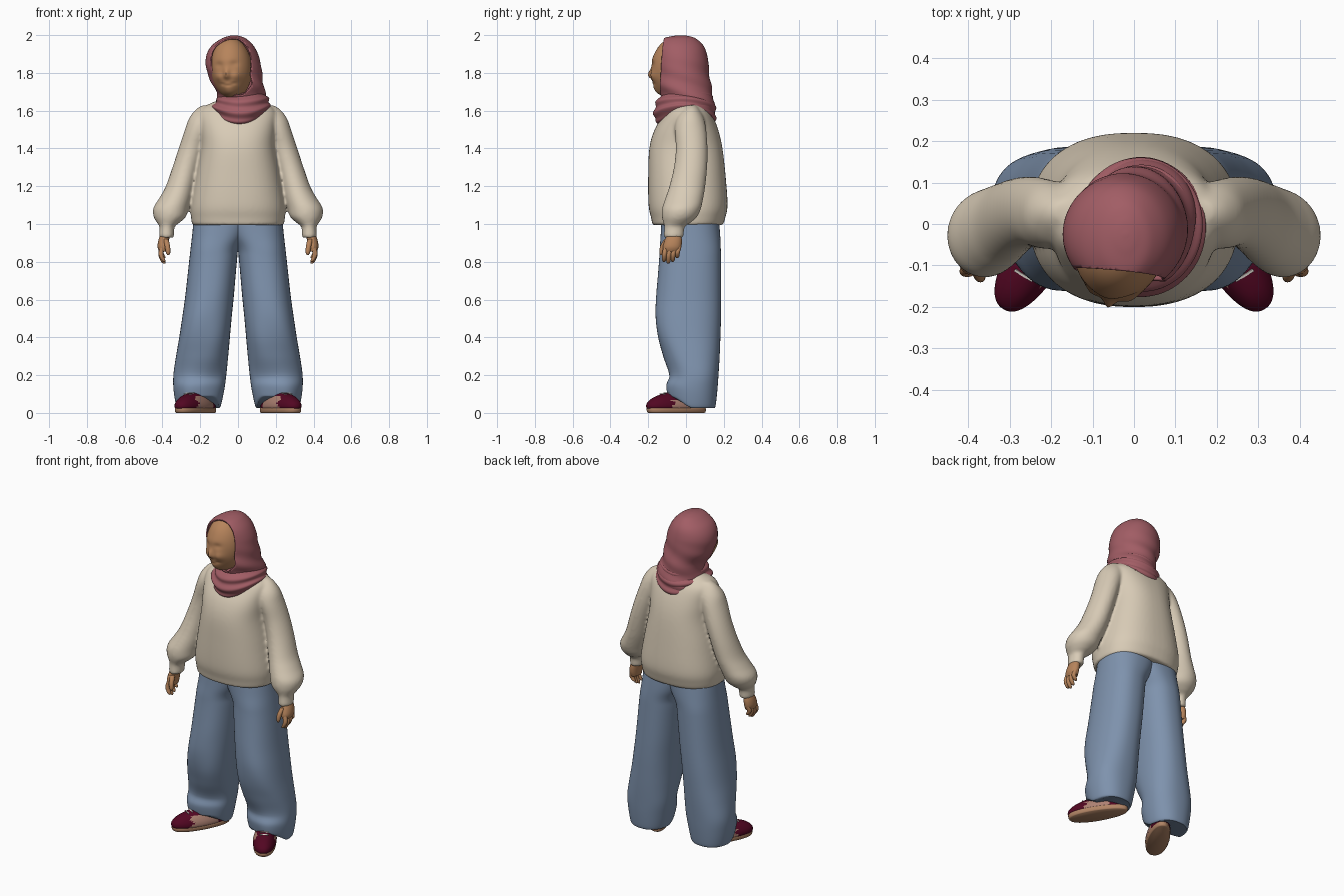
import bpy, bmesh, math
from mathutils import Matrix, Vector

cube = bpy.data.objects.get("Cube")
if cube:
    bpy.data.objects.remove(cube, do_unlink=True)


def material(name, r, g, b):
    m = bpy.data.materials.new(name)
    m.use_nodes = True
    m.diffuse_color = (r, g, b, 1)
    node = m.node_tree.nodes["Principled BSDF"]
    node.inputs["Base Color"].default_value = (r, g, b, 1)
    node.inputs["Roughness"].default_value = 0.8
    return m


SKIN = material("skin", .47, .23, .105)
SCARF = material("rose scarf", .36, .11, .13)
KNIT = material("cream knit", .69, .60, .47)
DENIM = material("blue denim", .21, .29, .42)
MAROON = material("maroon shoe", .085, .002, .016)
PATCH = material("dusty pink", .42, .22, .17)
SOLE = material("tan sole", .44, .23, .13)
LACE = material("white lace", .75, .7, .65)


def finish(name, bm, *mats):
    bmesh.ops.recalc_face_normals(bm, faces=bm.faces)
    mesh = bpy.data.meshes.new(name)
    bm.to_mesh(mesh)
    bm.free()
    for m in mats:
        mesh.materials.append(m)
    ob = bpy.data.objects.new(name, mesh)
    bpy.context.collection.objects.link(ob)
    return ob


def spline(keys, steps):
    """Catmull-Rom interpolation through rows of numbers."""
    rows, last = [], len(keys) - 1
    for i in range(last):
        a, b, c, d = (keys[max(0, min(last, j))] for j in range(i - 1, i + 3))
        for s in range(steps):
            t = s / steps
            rows.append([q + .5 * t * (r - p + t * (2 * p - 5 * q + 4 * r - e + t * (3 * (q - r) + e - p)))
                         for p, q, r, e in zip(a, b, c, d)])
    return rows + [list(keys[-1])]


def loft(keys, n=40, steps=5, power=2.0, warp=None):
    """Stack of rounded rings; each key is z, x min, x max, y min, y max."""
    bm = bmesh.new()
    rings = []
    for z, x0, x1, y0, y1 in spline(keys, steps):
        ring = []
        for i in range(n):
            a = math.tau * i / n
            c, s = (math.copysign(abs(f) ** (2 / power), f) for f in (math.cos(a), math.sin(a)))
            p = Vector(((x0 + x1) / 2 + c * (x1 - x0) / 2, (y0 + y1) / 2 + s * (y1 - y0) / 2, z))
            ring.append(bm.verts.new(warp(p, a) if warp else p))
        rings.append(ring)
    for low, high in zip(rings, rings[1:]):
        for i in range(n):
            j = (i + 1) % n
            bm.faces.new((low[i], low[j], high[j], high[i]))
    bm.faces.new(rings[0])
    bm.faces.new(rings[-1])
    return bm


def mirrored(ob):
    """Name the part as the left one and add its right twin."""
    twin = ob.copy()
    twin.data = ob.data.copy()
    twin.data.transform(Matrix.Scale(-1, 4, (1, 0, 0)))
    twin.data.flip_normals()
    twin.name = "right_" + ob.name
    ob.name = "left_" + ob.name
    bpy.context.collection.objects.link(twin)


# Sweater: body and puffed sleeves fused into one soft knit
sweater = loft([
    (.994, -.242, .242, -.178, .196), (1.03, -.248, .248, -.184, .207), (1.1, -.25, .25, -.198, .22),
    (1.25, -.225, .225, -.2, .21), (1.4, -.198, .198, -.194, .193), (1.5, -.2, .2, -.166, .17),
    (1.58, -.205, .205, -.115, .138), (1.62, -.18, .18, -.08, .108), (1.65, -.12, .12, -.03, .07),
], 56, power=2.4)
sleeve = loft([
    (.928, .342, .414, -.114, -.016), (.936, .338, .418, -.118, -.012), (.985, .335, .416, -.115, -.006),
    (1.008, .308, .43, -.12, .025), (1.04, .275, .447, -.128, .06), (1.085, .262, .448, -.126, .08),
    (1.14, .245, .415, -.108, .092), (1.2, .23, .382, -.088, .102), (1.3, .205, .347, -.064, .112),
    (1.4, .175, .314, -.054, .114),
    (1.5, .14, .281, -.06, .107), (1.56, .11, .259, -.05, .094), (1.605, .1, .225, -.02, .072),
    (1.628, .12, .19, .005, .055)])
half = bpy.data.meshes.new("sleeve_half")
sleeve.to_mesh(half)
sleeve.free()
for flip in (1, -1):
    half.transform(Matrix.Scale(flip, 4, (1, 0, 0)))
    sweater.from_mesh(half)
bpy.data.meshes.remove(half)
sweater_ob = finish("sweater", sweater, KNIT)
fuse = sweater_ob.modifiers.new("fuse", 'REMESH')
fuse.mode = 'VOXEL'
fuse.voxel_size = .008
fuse.use_smooth_shade = True
soften = sweater_ob.modifiers.new("soften", 'SMOOTH')
soften.iterations = 8

# Hands: palm, fingers and thumb
mirrored(finish("palm", loft([
    (.855, .372, .418, -.118, -.033), (.88, .368, .426, -.122, -.024),
    (.92, .364, .42, -.11, -.022), (.96, .36, .404, -.095, -.032)], 20, 4), SKIN))


def digit(name, path, r):
    sizes = (1, 1, .85, .35)
    keys = [(z, x - r * k, x + r * k, y - r * k, y + r * k) for (x, y, z), k in zip(path, sizes)]
    mirrored(finish(name, loft(keys, 12, 3), SKIN))


for i, drop in enumerate((.08, .09, .08, .06)):
    y = -.106 + .023 * i
    digit("finger_%d" % (i + 1), [(.4, y, .88), (.408, y - .008, .88 - drop * .5),
                                  (.396, y - .01, .88 - drop * .88), (.39, y - .011, .88 - drop)], .013)
digit("thumb", [(.382, -.1, .92), (.374, -.122, .885), (.37, -.129, .85), (.369, -.13, .835)], .014)


# Wide trousers, legs overlapping at the seat
def hem_lift(p, a):
    k = max(0, min(1, (.04 - p.y) / .12))
    p.z += .07 * k * k * (3 - 2 * k) * max(0, 1 - p.z / .2)
    fade = max(0, min(1, (.7 - p.z) / .5)) * max(0, -math.sin(a))
    p.y += .006 * fade * math.sin(3 * a + p.z * 14)
    return p


mirrored(finish("trouser_leg", loft([
    (.025, .1, .318, -.092, .15), (.04, .09, .328, -.098, .157), (.12, .073, .341, -.1, .166),
    (.2, .062, .342, -.083, .172), (.3, .052, .328, -.118, .178), (.4, .043, .311, -.15, .182),
    (.5, .034, .296, -.162, .185), (.62, .022, .279, -.157, .186), (.8, .006, .259, -.143, .185),
    (.87, -.004, .251, -.139, .184), (.94, -.045, .243, -.134, .181), (1.03, -.09, .234, -.13, .174),
], 56, power=2.3, warp=hem_lift), DENIM))

# Shoes, toes turned outward
PLACE = Matrix.Translation((.222, -.05, 0)) @ Matrix.Rotation(math.radians(31), 4, 'Z')


def foot_shape(p, a):
    p.x *= 1 - .15 * max(0, p.y / .17)
    return p


def shoe_part(name, bm, *mats):
    bm.transform(PLACE)
    mirrored(finish(name, bm, *mats))


shoe_part("sole", loft([
    (0, -.058, .058, -.168, .168), (.006, -.063, .063, -.175, .174), (.022, -.065, .065, -.178, .175),
    (.028, -.062, .062, -.174, .171)], 48, 2, 2.4, foot_shape), SOLE)
upper = loft([
    (.022, -.063, .063, -.176, .17), (.035, -.067, .067, -.181, .17), (.055, -.064, .064, -.174, .166),
    (.078, -.054, .054, -.145, .16), (.096, -.042, .042, -.1, .152), (.108, -.026, .026, -.055, .14),
], 64, 5, 2.3, foot_shape)
for f in upper.faces:
    c = f.calc_center_median()
    edge = -.08 + .012 * math.sin(c.z * 150) + (.02 if c.x > 0 else 0)
    top = .07 if c.x > 0 else .09
    f.material_index = int(edge < c.y < .08 and c.z < top)
shoe_part("shoe_upper", upper, MAROON, PATCH)
for i in range(2):
    lace = bmesh.new()
    tilt = Matrix.Translation((0, -.086 + .024 * i, .1 + .005 * i)) @ Matrix.Rotation(.35, 4, 'X')
    bmesh.ops.create_cube(lace, size=1, matrix=tilt @ Matrix.Diagonal((.05, .006, .006, 1)))
    shoe_part("lace_%d" % (i + 1), lace, LACE)

# Head with soft sculpted features: x, z, width, height, push forward
FEATURES = [(0, -.03, .015, .026, .02), (0, -.045, .022, .014, .007), (0, -.135, .045, .035, .028),
            (0, -.09, .045, .026, .01), (0, -.092, .024, .006, -.005), (0, .045, .06, .025, .003)]
for s in (-1, 1):
    FEATURES += [(s * .042, .02, .022, .016, -.007), (s * .05, -.045, .026, .026, .014),
                 (s * .03, -.083, .014, .006, -.006)]
head = bmesh.new()
bmesh.ops.create_uvsphere(head, u_segments=96, v_segments=72, radius=1)
for v in head.verts:
    front = max(0, -v.co.y) ** .5
    v.co = Vector((v.co.x * .108, v.co.y * .125, v.co.z * .162))
    v.co.y -= front * sum(d * math.exp(-((v.co.x - x) / w) ** 2 - ((v.co.z - z) / h) ** 2)
                          for x, z, w, h, d in FEATURES)
head.transform(Matrix.Translation((-.035, -.058, 1.825)) @ Matrix.Rotation(math.radians(-12), 4, 'Z')
               @ Matrix.Rotation(math.radians(-4), 4, 'Y'))
finish("head", head, SKIN)


# Headscarf hood, cut open around the face
def drape(p, a):
    soft = .004 * math.sin(p.z * 60 + 3 * a) * max(0, min(1, (1.88 - p.z) / .15))
    return p + Vector((math.cos(a), math.sin(a), 0)) * soft


hood = loft([
    (1.57, -.125, .165, -.11, .154), (1.62, -.122, .162, -.115, .152), (1.67, -.11, .15, -.125, .144),
    (1.72, -.125, .138, -.155, .135),
    (1.8, -.163, .127, -.165, .123), (1.88, -.17, .113, -.168, .115), (1.94, -.143, .085, -.16, .095),
    (1.98, -.09, .045, -.125, .055), (1.995, -.05, .01, -.07, .015), (1.999, -.025, -.015, -.03, -.02),
], 72, 7, warp=drape)
bmesh.ops.bisect_plane(hood, geom=hood.verts[:] + hood.edges[:] + hood.faces[:],
                       plane_co=(-.03, -.124, 1.8), plane_no=(-.1, -1, .06), clear_outer=True)
hood_ob = finish("scarf_hood", hood, SCARF)
shell = hood_ob.modifiers.new("cloth thickness", 'SOLIDIFY')
shell.thickness = .008
shell.offset = -1


# Wrapped scarf folds spiralling around the neck
def wrap(p, a):
    p += Vector((math.cos(a), math.sin(a), 0)) * .006 * math.sin(p.z * 105 + a)
    drop = max(0, (1.7 - p.z) / .15)
    p.z += .045 * (p.x / .15) ** 2 * drop + .14 * max(0, p.x) * (1 - min(1, drop))
    return p


finish("scarf_wrap", loft([
    (1.525, -.09, .12, -.135, .13), (1.545, -.125, .155, -.163, .152), (1.59, -.138, .17, -.17, .158),
    (1.64, -.118, .155, -.158, .148), (1.675, -.095, .14, -.135, .135), (1.69, -.07, .115, -.1, .115),
], 72, 8, warp=wrap), SCARF)

# Smooth shading with crisp hems
bpy.ops.object.select_all(action='DESELECT')
for ob in bpy.context.collection.objects:
    if ob.type == 'MESH':
        ob.select_set(True)
        bpy.context.view_layer.objects.active = ob
bpy.ops.object.shade_smooth_by_angle(angle=math.radians(50))
